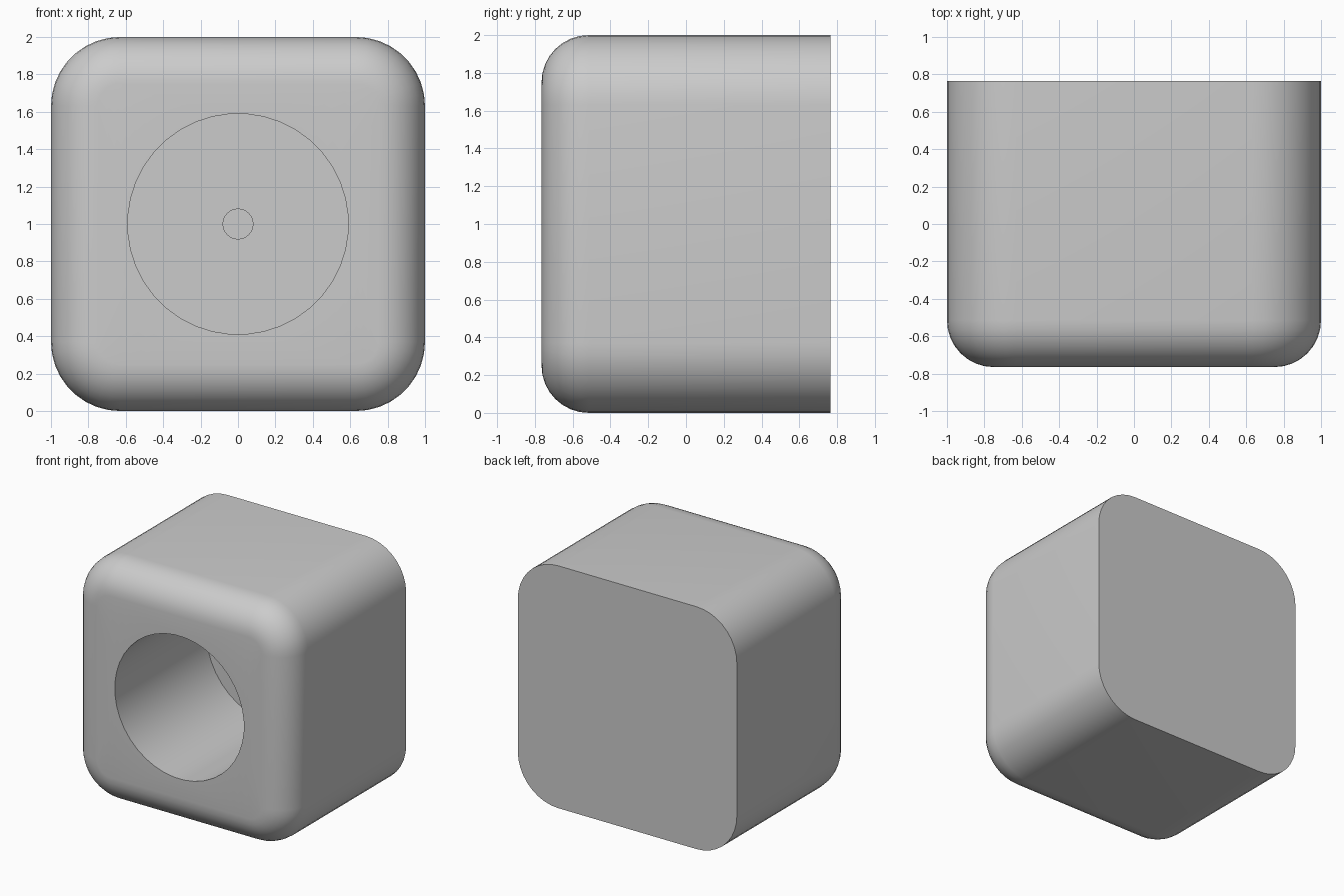
import bpy, bmesh
from math import sin, cos, pi, radians

cube = bpy.data.objects.get("Cube")
if cube:
    bpy.data.objects.remove(cube)

HALF_DEPTH = 0.765
CORNER, EDGE = 0.37, 0.25      # corner radius, front edge radius
PER_CORNER = 10                # points in each quarter of a ring
BEVEL_STEPS = 8
FLOOR_Y = 0.43                 # floor of the bore
DIMPLE_Y = 0.58                # end of the small centre hole

grey = bpy.data.materials.new("plain_grey")
grey.use_nodes = True
colour = (0.6, 0.6, 0.6, 1)
grey.diffuse_color = colour
grey.node_tree.nodes["Principled BSDF"].inputs["Base Color"].default_value = colour


def rounded_square(inset, y):
    """Ring of a square with rounded corners, shrunk by inset."""
    centre, radius, points = 1 - CORNER, CORNER - inset, []
    for q in range(4):
        mid = q * pi / 2 + pi / 4
        cx, cz = centre * round(cos(mid) * 1.4), centre * round(sin(mid) * 1.4)
        for i in range(PER_CORNER):
            a = q * pi / 2 + i / (PER_CORNER - 1) * pi / 2
            points.append((cx + radius * cos(a), y, 1 + cz + radius * sin(a)))
    return points


def circle(radius, y):
    count = 4 * PER_CORNER
    angles = [(i + 0.5) * 2 * pi / count for i in range(count)]
    return [(radius * cos(a), y, 1 + radius * sin(a)) for a in angles]


# Shell: back outline, rounded front edge
rings = [rounded_square(0, HALF_DEPTH)]
for step in range(BEVEL_STEPS + 1):
    a = step / BEVEL_STEPS * pi / 2
    rings.append(rounded_square(EDGE * (1 - cos(a)),
                                -HALF_DEPTH + EDGE * (1 - sin(a))))
# Bore and small centre hole
rings += [circle(0.59, -HALF_DEPTH), circle(0.59, FLOOR_Y),
          circle(0.08, FLOOR_Y), circle(0.08, DIMPLE_Y)]

# Loft the rings and cap both ends
bm = bmesh.new()
loops = [[bm.verts.new(p) for p in ring] for ring in rings]
for a, b in zip(loops, loops[1:]):
    for i in range(len(a)):
        j = (i + 1) % len(a)
        bm.faces.new((a[i], a[j], b[j], b[i]))
bm.faces.new(loops[0])
bm.faces.new(loops[-1])
bmesh.ops.recalc_face_normals(bm, faces=bm.faces)
mesh = bpy.data.meshes.new("bored_block")
bm.to_mesh(mesh)
bm.free()
mesh.materials.append(grey)

block = bpy.data.objects.new("bored_block", mesh)
bpy.context.collection.objects.link(block)
bpy.ops.object.select_all(action="DESELECT")
block.select_set(True)
bpy.context.view_layer.objects.active = block
bpy.ops.object.shade_smooth_by_angle(angle=radians(30))
